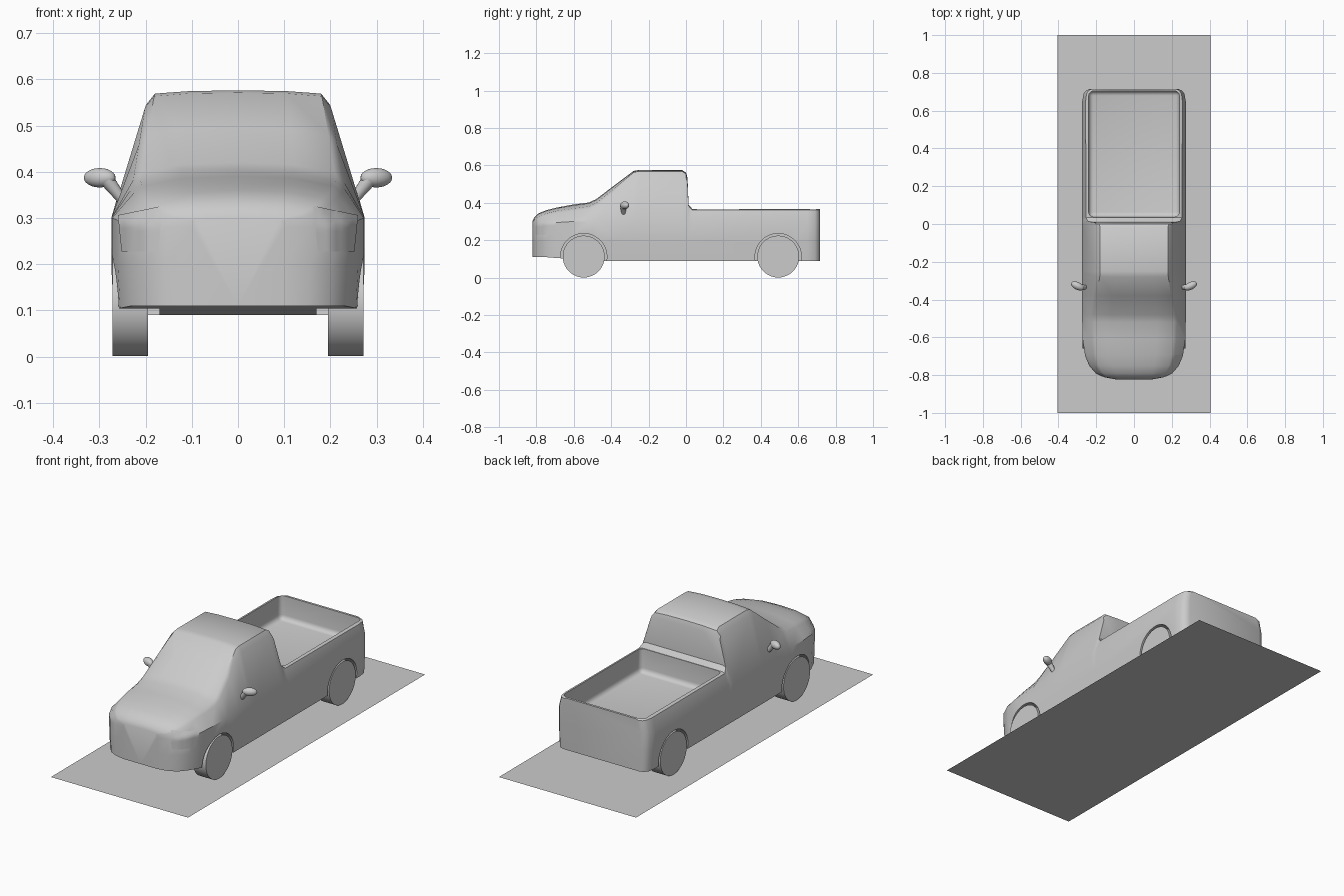
import bpy, bmesh, math
from mathutils import Vector, Matrix

old = bpy.data.objects.get("Cube")
if old:
    bpy.data.objects.remove(old, do_unlink=True)

GREY = (0.6, 0.6, 0.6, 1)
mat = bpy.data.materials.new("plain grey")
mat.use_nodes = True
mat.diffuse_color = GREY
mat.node_tree.nodes["Principled BSDF"].inputs["Base Color"].default_value = GREY


def make(name, bm, smooth=None):
    """Turn a bmesh into a grey object."""
    bmesh.ops.recalc_face_normals(bm, faces=bm.faces)
    me = bpy.data.meshes.new(name)
    bm.to_mesh(me)
    bm.free()
    me.materials.append(mat)
    ob = bpy.data.objects.new(name, me)
    bpy.context.collection.objects.link(ob)
    if smooth:
        shade(ob, smooth)
    return ob


def shade(ob, angle):
    bpy.ops.object.select_all(action='DESELECT')
    bpy.context.view_layer.objects.active = ob
    ob.select_set(True)
    bpy.ops.object.shade_smooth_by_angle(angle=math.radians(angle))


def cylinder(name, x, y, z, radius, width, segments):
    bm = bmesh.new()
    place = Matrix.Translation((x, y, z)) @ Matrix.Rotation(math.pi / 2, 4, 'Y')
    bmesh.ops.create_cone(bm, cap_ends=True, segments=segments, radius1=radius,
                          radius2=radius, depth=width, matrix=place)
    return make(name, bm, 40)


# Ground sheet
bm = bmesh.new()
bmesh.ops.create_grid(bm, x_segments=1, y_segments=1, size=1,
                      matrix=Matrix.Diagonal((0.405, 1, 1, 1)))
make("ground_sheet", bm)

# Body: stations of y, side half-width, bottom, belt, edge half-width, edge z, centre z
STATIONS = [
    (-0.822, 0.10, 0.11, 0.28, 0.095, 0.295, 0.30),
    (-0.812, 0.155, 0.11, 0.28, 0.145, 0.305, 0.322),
    (-0.79, 0.20, 0.11, 0.285, 0.175, 0.32, 0.343),
    (-0.75, 0.235, 0.11, 0.29, 0.195, 0.335, 0.36),
    (-0.69, 0.26, 0.105, 0.295, 0.21, 0.35, 0.375),
    (-0.61, 0.272, 0.10, 0.30, 0.218, 0.36, 0.39),
    (-0.52, 0.274, 0.09, 0.30, 0.222, 0.372, 0.402),
    (-0.48, 0.274, 0.09, 0.30, 0.22, 0.39, 0.42),
    (-0.38, 0.274, 0.09, 0.30, 0.206, 0.473, 0.496),
    (-0.28, 0.274, 0.09, 0.30, 0.191, 0.560, 0.571),
    (-0.25, 0.274, 0.09, 0.30, 0.189, 0.566, 0.576),
    (-0.02, 0.274, 0.09, 0.30, 0.189, 0.566, 0.575),
    (0.0, 0.274, 0.09, 0.30, 0.193, 0.553, 0.562),
    (0.008, 0.274, 0.09, 0.30, 0.198, 0.53, 0.535),
    (0.014, 0.274, 0.09, 0.30, 0.24, 0.39, 0.39),
    (0.035, 0.274, 0.09, 0.30, 0.251, 0.366, 0.366),
    (0.65, 0.274, 0.09, 0.30, 0.254, 0.366, 0.366),
    (0.69, 0.267, 0.09, 0.30, 0.249, 0.366, 0.366),
    (0.708, 0.252, 0.09, 0.30, 0.237, 0.366, 0.366),
    (0.716, 0.23, 0.09, 0.30, 0.217, 0.366, 0.366),
]
bm = bmesh.new()
rings = []
for y, w, zb, belt, we, ze, zc in STATIONS:
    half = [(w * 0.98, zb), (w, (zb + belt) / 2), (w, belt),
            (we + (w - we) * 0.12, ze - (ze - belt) * 0.08),
            (we * 0.95, ze + (zc - ze) * 0.3), (we * 0.55, ze + (zc - ze) * 0.85)]
    loop = [(0, zb)] + half + [(0, zc)] + [(-x, z) for x, z in reversed(half)]
    rings.append([bm.verts.new((x, y, z)) for x, z in loop])
for a, b in zip(rings, rings[1:]):
    for i in range(len(a)):
        j = (i + 1) % len(a)
        bm.faces.new((a[i], a[j], b[j], b[i]))
bm.faces.new(rings[0])
bm.faces.new(rings[-1])
body = make("body", bm)

# Cutters: load bed with softened floor, and four wheel arches
bm = bmesh.new()
bmesh.ops.create_cube(bm, size=1, matrix=Matrix.Translation((0, 0.371, 0.34))
                      @ Matrix.Diagonal((0.48, 0.666, 0.2, 1)))
low = [e for e in bm.edges
       if min(v.co.z for v in e.verts) < 0.3]
bmesh.ops.bevel(bm, geom=low, offset=0.025, segments=4, profile=0.5, affect='EDGES')
cutters = [make("bed_cutter", bm)]
AXLES = {"front": -0.547, "rear": 0.493}
SIDES = {"left": 1, "right": -1}
for end, y in AXLES.items():
    for side, s in SIDES.items():
        cutters.append(cylinder("arch_cutter", s * 0.26, y, 0.112, 0.124, 0.18, 48))
        cylinder(f"{end}_{side}_wheel", s * 0.233, y, 0.113, 0.112, 0.077, 40)
bpy.context.view_layer.objects.active = body
for cutter in cutters:
    mod = body.modifiers.new("cut", 'BOOLEAN')
    mod.object = cutter
    mod.solver = 'EXACT'
    bpy.ops.object.modifier_apply(modifier=mod.name)
for cutter in cutters:
    bpy.data.objects.remove(cutter, do_unlink=True)
shade(body, 35)

# Headlights: thin patches that follow the front corners
for side, s in SIDES.items():
    bm = bmesh.new()
    corners = [Vector(c) for c in ((0.172, 0.228), (0.25, 0.228), (0.258, 0.305), (0.162, 0.325))]
    n = 8
    grid = []
    for i in range(n + 1):
        row = []
        for j in range(n + 1):
            u, v = i / n, j / n
            p = corners[0].lerp(corners[1], u).lerp(corners[3].lerp(corners[2], u), v)
            hit, place, normal, _ = body.ray_cast((s * p.x, -2, p.y), (0, 1, 0))
            row.append(bm.verts.new(place + normal * 0.002))
        grid.append(row)
    for i in range(n):
        for j in range(n):
            bm.faces.new((grid[i][j], grid[i + 1][j], grid[i + 1][j + 1], grid[i][j + 1]))
    make(f"{side}_headlight", bm, 40)

# Door mirrors: swept oval head on a short arm
for side, s in SIDES.items():
    bm = bmesh.new()
    flip = Matrix.Diagonal((s, 1, 1, 1))
    head = (Matrix.Translation((0.299, -0.328, 0.387)) @ Matrix.Rotation(0.45, 4, 'Z')
            @ Matrix.Diagonal((0.037, 0.02, 0.021, 1)))
    bmesh.ops.create_uvsphere(bm, u_segments=20, v_segments=12, radius=1, matrix=flip @ head)
    foot, top = Vector((0.247, -0.333, 0.335)), Vector((0.283, -0.336, 0.382))
    arm = (Matrix.Translation((foot + top) / 2)
           @ (top - foot).to_track_quat('Z', 'Y').to_matrix().to_4x4())
    bmesh.ops.create_cone(bm, cap_ends=True, segments=14, radius1=0.01, radius2=0.016,
                          depth=(top - foot).length, matrix=flip @ arm)
    make(f"{side}_mirror", bm, 50)
